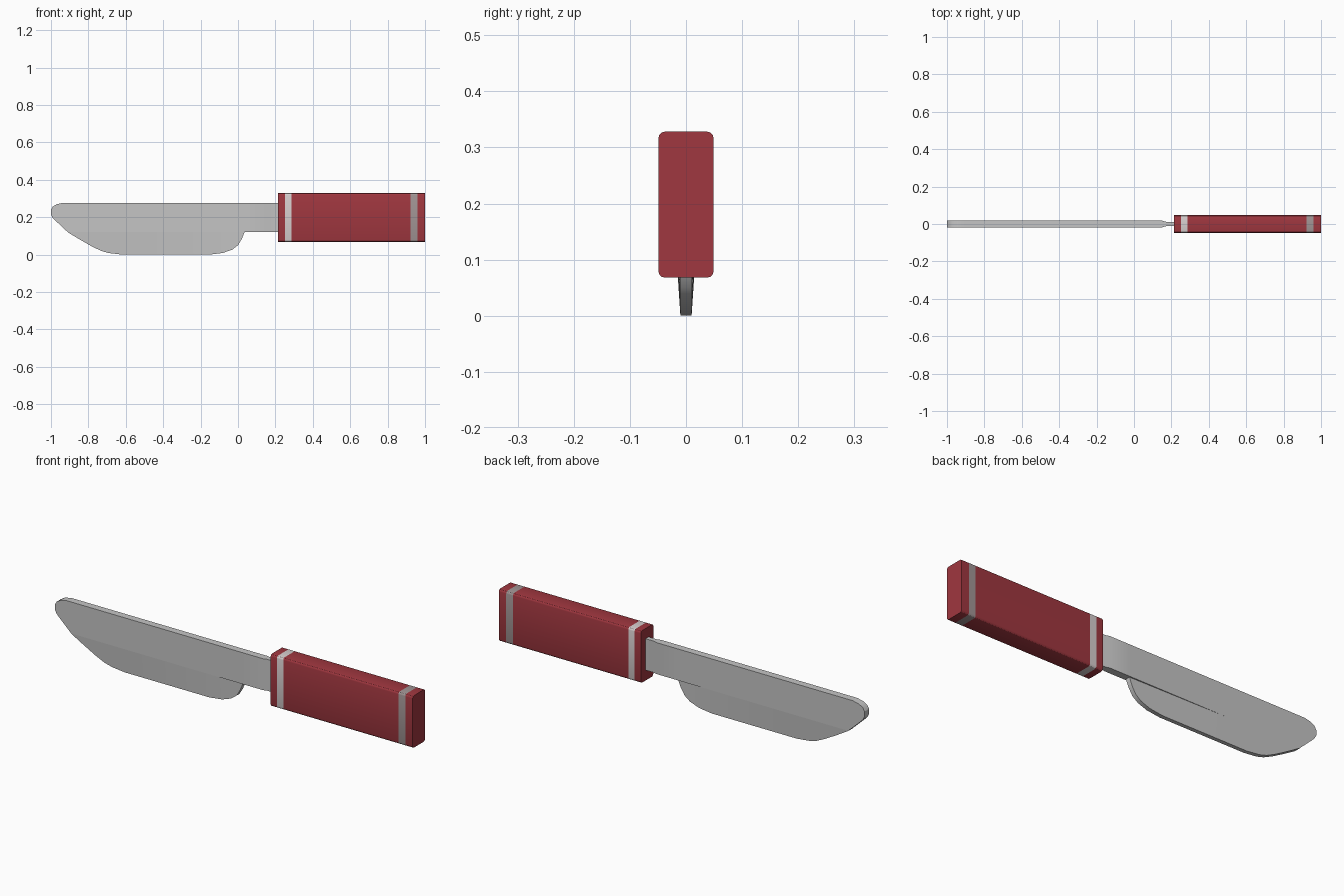
import bpy, bmesh, math

if "Cube" in bpy.data.objects:
    bpy.data.objects.remove(bpy.data.objects["Cube"])

def material(name, rgb):
    m = bpy.data.materials.new(name)
    m.diffuse_color = (*rgb, 1)
    m.use_nodes = True
    m.node_tree.nodes["Principled BSDF"].inputs["Base Color"].default_value = m.diffuse_color
    return m

steel = material("steel", (0.56, 0.56, 0.56))
red = material("dark red", (0.35, 0.038, 0.05))
light_band = material("light band", (0.68, 0.62, 0.62))
grey_band = material("grey band", (0.36, 0.30, 0.30))

def finish(bm, name, mats):
    bmesh.ops.recalc_face_normals(bm, faces=bm.faces[:])
    me = bpy.data.meshes.new(name)
    bm.to_mesh(me)
    bm.free()
    ob = bpy.data.objects.new(name, me)
    bpy.context.collection.objects.link(ob)
    for m in mats:
        me.materials.append(m)
    bpy.ops.object.select_all(action='DESELECT')
    ob.select_set(True)
    bpy.context.view_layer.objects.active = ob
    bpy.ops.object.shade_smooth_by_angle(angle=math.radians(30))
    return ob

def slab(name, stations):
    """Loft of four-sided sections: x, top z, bottom z, top half-width, bottom half-width."""
    bm = bmesh.new()
    rings = [[bm.verts.new(p) for p in ((x, -ht, zt), (x, ht, zt), (x, hb, zb), (x, -hb, zb))]
             for x, zt, zb, ht, hb in stations]
    for a, b in zip(rings, rings[1:]):
        for i in range(4):
            j = (i + 1) % 4
            bm.faces.new((a[i], a[j], b[j], b[i]))
    bm.faces.new(rings[0])
    bm.faces.new(rings[-1])
    return finish(bm, name, [steel])

# Upper blade and tang: straight spine, rounded tip, narrowing at the handle
W, T = 0.018, 0.012
slab("blade_upper", [
    (x, zt, zb, h, h) for x, zt, zb, h in (
        (-1.0, 0.24, 0.215, W), (-0.99, 0.257, 0.196, W), (-0.97, 0.269, 0.176, W),
        (-0.935, 0.277, 0.143, W), (-0.91, 0.277, 0.12, W), (-0.5, 0.277, 0.12, W),
        (0.035, 0.277, 0.12, W), (0.15, 0.277, 0.12, W), (0.17, 0.277, 0.12, T),
        (0.24, 0.277, 0.12, T))])

# Lower blade: belly that thins toward the edge, with a step growing toward the heel
belly = []
for x, zb in ((-0.91, 0.119), (-0.85, 0.083), (-0.78, 0.043), (-0.73, 0.019), (-0.69, 0.008),
              (-0.62, 0.0), (-0.5, 0.0), (-0.32, 0.0), (-0.15, 0.0), (-0.08, 0.009),
              (-0.03, 0.027), (0.0, 0.05), (0.02, 0.083), (0.035, 0.119)):
    step = min(max((x + 0.5) / 0.5, 0), 1)
    ht = W - 0.006 * step
    belly.append((x, 0.12, zb, ht, ht + (0.010 - ht) * (0.12 - zb) / 0.12))
slab("blade_lower", belly)

# Handle: rounded bar cut into lengths so the bands lie flush
bm = bmesh.new()
HY, Z0, Z1, R = 0.049, 0.068, 0.328, 0.011
section = []
for cy, cz, a0 in ((HY - R, Z1 - R, 0), (-HY + R, Z1 - R, 90),
                   (-HY + R, Z0 + R, 180), (HY - R, Z0 + R, 270)):
    for k in range(4):
        a = math.radians(a0 + 30 * k)
        section.append((cy + R * math.cos(a), cz + R * math.sin(a)))
cuts = (0.215, 0.25, 0.285, 0.922, 0.96, 1.0)
rings = [[bm.verts.new((x, y, z)) for y, z in section] for x in cuts]
n = len(section)
for s, (a, b) in enumerate(zip(rings, rings[1:])):
    for i in range(n):
        f = bm.faces.new((a[i], a[(i + 1) % n], b[(i + 1) % n], b[i]))
        f.material_index = {1: 1, 3: 2}.get(s, 0)
bm.faces.new(rings[0])
bm.faces.new(rings[-1])
finish(bm, "handle", [red, light_band, grey_band])
